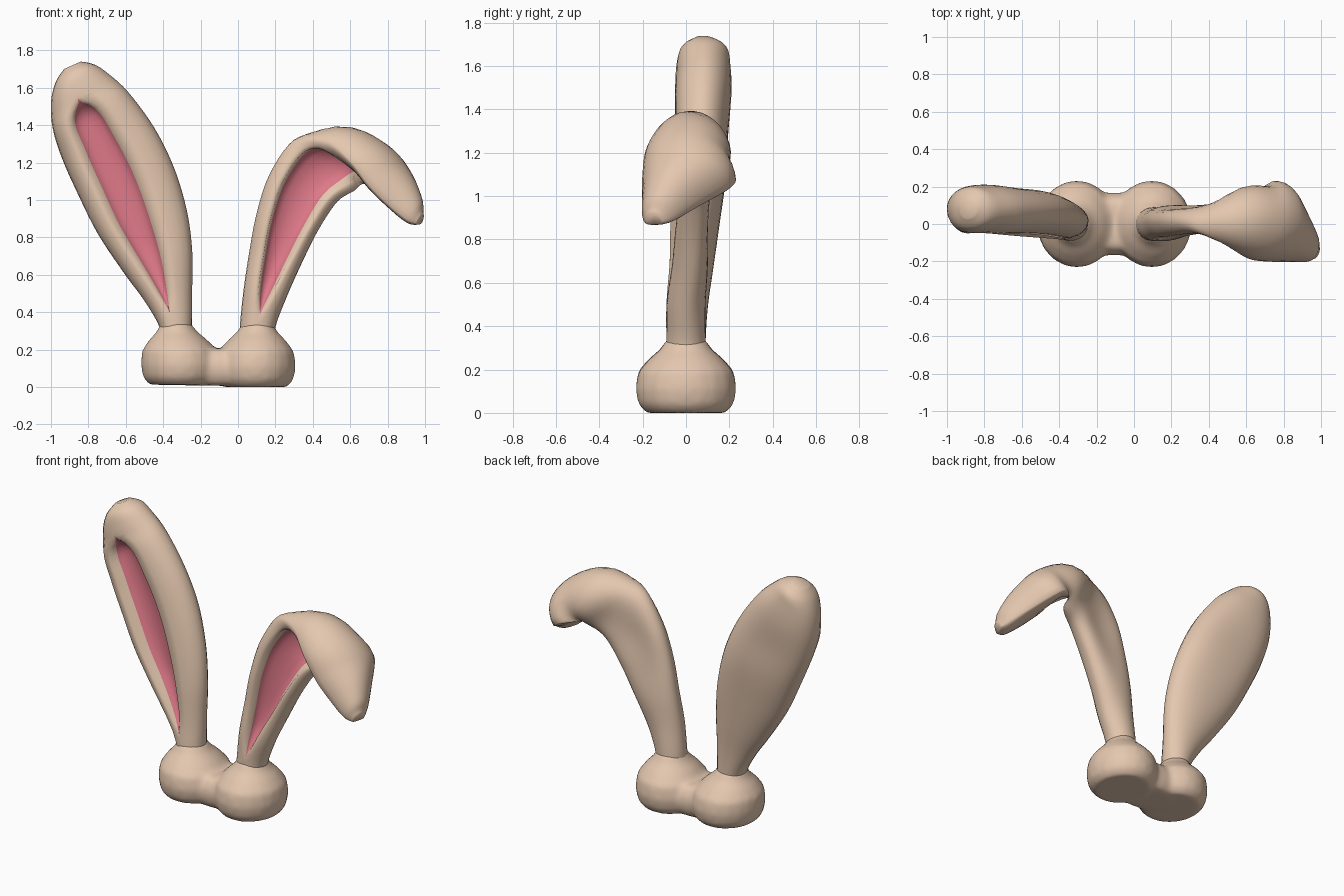
import bpy, bmesh, math
from mathutils import Vector, Matrix

if "Cube" in bpy.data.objects:
    bpy.data.objects.remove(bpy.data.objects["Cube"])


def material(name, rgb):
    m = bpy.data.materials.new(name)
    m.diffuse_color = (*rgb, 1)
    m.use_nodes = True
    m.node_tree.nodes["Principled BSDF"].inputs["Base Color"].default_value = m.diffuse_color
    return m


TAN = material("tan fur", (0.78, 0.575, 0.43))
PINK = material("pink lining", (0.73, 0.19, 0.245))


def resample(rows, steps):
    """Catmull-Rom through the station rows."""
    out = []
    for i in range(len(rows) - 1):
        a, b = rows[max(i - 1, 0)], rows[i]
        c, d = rows[i + 1], rows[min(i + 2, len(rows) - 1)]
        for k in range(steps):
            t = k / steps
            out.append([0.5 * (2 * q + (r - p) * t + (2 * p - 5 * q + 4 * r - s) * t * t
                               + (3 * q - p - 3 * r + s) * t ** 3)
                        for p, q, r, s in zip(a, b, c, d)])
    return out + [list(rows[-1])]


def section(hb, hf, p, dent, s):
    """Closed outline (u, v): round back with a dent, rolled rims, dished floor of half width p."""
    pts = []
    for i in range(16):
        a = math.pi * i / 16
        pts.append((math.cos(a), -hb * math.sin(a) + dent * math.sin(a) ** 4))
    lip, dip = 0.1 + p, min(0.27 * p, 0.08)
    for i in range(6):
        a = math.pi / 2 * i / 5
        c = s - lip
        pts.append((c - (1 + c) * math.cos(a), hf * math.sin(a)))
    floor = len(pts)
    for f, g in ((-1, .65), (-.6, .92), (0, 1), (.6, .92), (1, .65)):
        pts.append((s + f * p, hf - g * dip))
    for i in range(5):
        a = math.pi / 2 * (1 - i / 5)
        c = s + lip
        pts.append((c + (1 - c) * math.cos(a), hf * math.sin(a)))
    return pts, range(floor, floor + 4)


def ear(name, stations, shift):
    """Stations: left rim xyz, right rim xyz, back bulge, front bulge, lining width, back dent."""
    rows = resample(stations, 5)
    mids = [(Vector(r[0:3]) + Vector(r[3:6])) / 2 for r in rows]
    bm = bmesh.new()
    rings = []
    for i, r in enumerate(rows):
        half = (Vector(r[3:6]) - Vector(r[0:3])) / 2
        along = mids[min(i + 1, len(mids) - 1)] - mids[max(i - 1, 0)]
        n = half.cross(along).normalized()
        pts, floor = section(r[6], r[7], max(r[8], 0), r[9], shift)
        rings.append([bm.verts.new(mids[i] + half * u + n * v) for u, v in pts])
    count = len(rings[0])
    for i in range(len(rings) - 1):
        lined = max(rows[i][8], rows[i + 1][8]) > 0.02
        for j in range(count):
            k = (j + 1) % count
            f = bm.faces.new((rings[i][j], rings[i][k], rings[i + 1][k], rings[i + 1][j]))
            f.smooth = True
            f.material_index = int(lined and j in floor)
    for ring in (rings[0], rings[-1]):
        bm.faces.new(ring).smooth = True
    bmesh.ops.remove_doubles(bm, verts=bm.verts, dist=0.0005)
    bmesh.ops.recalc_face_normals(bm, faces=bm.faces)
    me = bpy.data.meshes.new(name)
    bm.to_mesh(me)
    bm.free()
    me.materials.append(TAN)
    me.materials.append(PINK)
    bpy.context.collection.objects.link(bpy.data.objects.new(name, me))


# Upright ear
ear("upright_ear", [
    (-.415, 0, .22, -.245, 0, .22, .09, .09, -.2, 0),
    (-.42, 0, .32, -.245, 0, .32, .09, .09, -.15, 0),
    (-.50, .01, .46, -.245, .01, .51, .09, .09, .12, 0),
    (-.61, .03, .61, -.245, .02, .73, .10, .10, .26, 0),
    (-.75, .05, .82, -.275, .04, .95, .12, .11, .33, .01),
    (-.86, .07, 1.04, -.345, .06, 1.18, .14, .12, .345, .02),
    (-.94, .08, 1.22, -.45, .07, 1.39, .14, .125, .33, .02),
    (-.99, .08, 1.38, -.59, .08, 1.58, .14, .13, .26, .01),
    (-1.0, .08, 1.52, -.70, .08, 1.68, .13, .125, -.3, .005),
    (-.975, .08, 1.63, -.77, .08, 1.725, .11, .105, -.3, 0),
    (-.93, .08, 1.70, -.84, .08, 1.74, .05, .05, -.3, 0)], -.15)

# Folded ear: its width axis turns from x to y as it flops over
ear("folded_ear", [
    (.015, 0, .22, .195, 0, .22, .09, .09, -.2, 0),
    (.01, 0, .32, .20, 0, .32, .09, .09, -.15, 0),
    (.03, 0, .52, .26, 0, .48, .09, .09, .22, 0),
    (.06, .01, .72, .34, .03, .66, .09, .09, .40, .01),
    (.10, .01, .93, .43, .05, .84, .09, .09, .50, .03),
    (.17, .01, 1.14, .53, .065, .99, .10, .08, .54, .05),
    (.30, -.01, 1.32, .62, .10, 1.05, .11, .06, .56, .03),
    (.46, -.09, 1.33, .675, .18, 1.10, .165, .05, .55, 0),
    (.60, -.18, 1.21, .75, .23, 1.08, .195, .03, .42, 0),
    (.70, -.20, 1.08, .815, .20, 1.035, .195, .03, .1, 0),
    (.80, -.20, .98, .89, .08, .97, .165, .03, -.2, 0),
    (.90, -.20, .90, .96, -.04, .905, .105, .03, -.2, 0),
    (.955, -.185, .875, .985, -.11, .88, .05, .01, -.2, 0)], 0)

# Base: two turned lobes and a bridge, fused into one soft body
bm = bmesh.new()
PROFILE = [(.17, 0), (.203, .04), (.215, .11), (.203, .19), (.155, .25), (.108, .295), (.08, .345)]
for cx, neck, z0 in ((-.305, -.333, .012), (.095, .105, 0)):
    rings = []
    for r, z in PROFILE:
        x0 = cx + (neck - cx) * max(0, (z - .15) / .19)
        rings.append([bm.verts.new((x0 + r * math.cos(a), 1.09 * r * math.sin(a), z0 + z * (.34 - z0) / .34))
                      for a in (math.tau * i / 20 for i in range(20))])
    for a, b in zip(rings, rings[1:]):
        for j in range(20):
            k = (j + 1) % 20
            bm.faces.new((a[j], a[k], b[k], b[j]))
    bm.faces.new(rings[0][::-1])
    bm.faces.new(rings[-1])
bridge = bmesh.ops.create_uvsphere(bm, u_segments=24, v_segments=16, radius=1,
                                   matrix=Matrix.Translation((-.105, 0, .1)) @ Matrix.Diagonal((.26, .17, .15, 1)))
for v in bridge["verts"]:
    v.co.z = min(max(v.co.z, .008 + .002 * v.co.z), .2 + .02 * v.co.z)
me = bpy.data.meshes.new("base")
bm.to_mesh(me)
bm.free()
me.materials.append(TAN)
base = bpy.data.objects.new("base", me)
bpy.context.collection.objects.link(base)
rm = base.modifiers.new("fuse", 'REMESH')
rm.mode = 'VOXEL'
rm.voxel_size = 0.016
rm.use_smooth_shade = True
sm = base.modifiers.new("soften", 'SMOOTH')
sm.factor = 0.5
sm.iterations = 10
